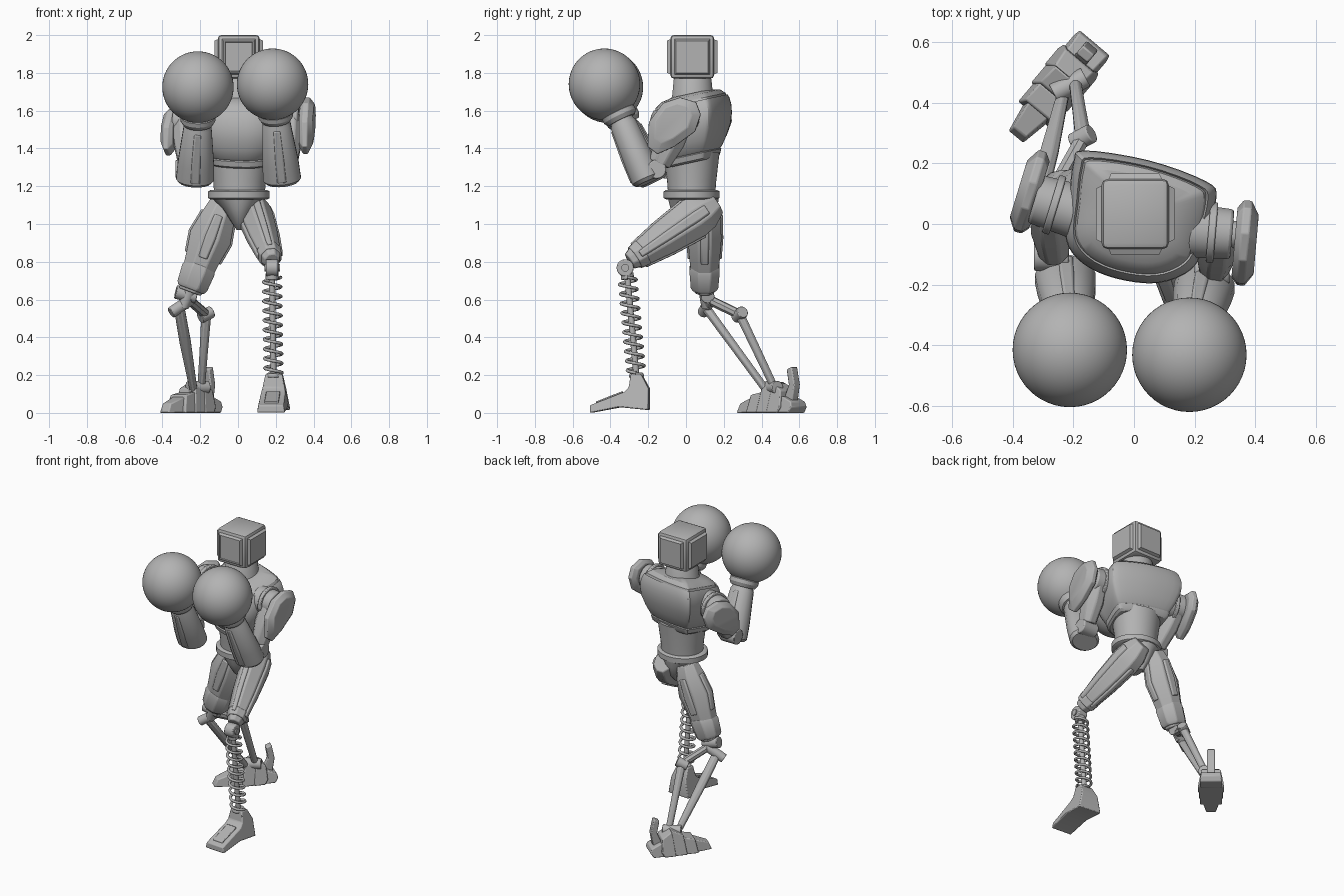
import bpy, bmesh, math
from mathutils import Vector, Matrix

old = bpy.data.objects.get("Cube")
if old:
    bpy.data.objects.remove(old, do_unlink=True)

grey = bpy.data.materials.new("plain_grey")
grey.use_nodes = True
grey.diffuse_color = (0.45, 0.45, 0.45, 1)
grey.node_tree.nodes["Principled BSDF"].inputs["Base Color"].default_value = grey.diffuse_color


def finish(name, bm, bevel=0.0, angle=30):
    """Turn a bmesh into a shaded object, with an optional edge bevel."""
    bmesh.ops.recalc_face_normals(bm, faces=bm.faces)
    mesh = bpy.data.meshes.new(name)
    bm.to_mesh(mesh)
    bm.free()
    mesh.materials.append(grey)
    ob = bpy.data.objects.new(name, mesh)
    bpy.context.collection.objects.link(ob)
    bpy.ops.object.select_all(action='DESELECT')
    ob.select_set(True)
    bpy.context.view_layer.objects.active = ob
    bpy.ops.object.shade_smooth_by_angle(angle=math.radians(angle))
    if bevel:
        mod = ob.modifiers.new("edge", 'BEVEL')
        mod.width, mod.segments, mod.limit_method = bevel, 2, 'ANGLE'


def loft(name, rings, **kw):
    """Skin a list of equally long point rings and cap both ends."""
    bm = bmesh.new()
    rows = [[bm.verts.new(p) for p in ring] for ring in rings]
    n = len(rows[0])
    for a, b in zip(rows, rows[1:]):
        for i in range(n):
            j = (i + 1) % n
            bm.faces.new((a[i], a[j], b[j], b[i]))
    bm.faces.new(rows[0][::-1])
    bm.faces.new(rows[-1])
    finish(name, bm, **kw)


def limb(name, p0, p1, stations, n=8, side=(1, 0, 0), **kw):
    """Loft along p0-p1; each station is (t, half width, half depth)."""
    p0, p1 = Vector(p0), Vector(p1)
    d = (p1 - p0).normalized()
    u = Vector(side)
    u = (u - d * u.dot(d)).normalized()
    v = d.cross(u)
    k = 1 / math.cos(math.pi / n)
    angs = [(i + 0.5) * math.tau / n for i in range(n)]
    rings = [[p0.lerp(p1, t) + u * (k * a * math.cos(w)) + v * (k * b * math.sin(w))
              for w in angs] for t, a, b in stations]
    loft(name, rings, **kw)


def rod(name, p0, p1, r, r1=None, n=20, **kw):
    r1 = r1 or r
    side = (0, 0, 1) if abs(p1[2] - p0[2]) < 0.1 else (1, 0, 0)
    limb(name, p0, p1, [(0, r, r), (1, r1, r1)], n=n, side=side, **kw)


def prism(name, profile, width, loc, turn, taper=lambda y, z: 1, bevel=0.006):
    """Extrude a (y, z) profile along x, scaling x by the taper rule."""
    place = Matrix.Translation(loc) @ Matrix.Rotation(math.radians(turn), 4, 'Z')
    rings = [[place @ Vector((s * width / 2 * taper(y, z), y, z)) for y, z in profile]
             for s in (-1, 1)]
    loft(name, rings, bevel=bevel)


def ball(name, loc, r):
    bm = bmesh.new()
    bmesh.ops.create_uvsphere(bm, u_segments=48, v_segments=32, radius=r,
                              matrix=Matrix.Translation(loc))
    finish(name, bm)


# Head: box with raised panels on four sides and a sunken front screen
bm = bmesh.new()
bmesh.ops.create_cube(bm, size=1, matrix=Matrix.Translation((0.004, 0.033, 1.885))
                      @ Matrix.Diagonal((0.222, 0.232, 0.232, 1)))
bmesh.ops.bevel(bm, geom=bm.edges[:], offset=0.02, segments=2, affect='EDGES', profile=0.5)
bm.normal_update()
for f in [f for f in bm.faces if f.calc_area() > 0.02 and abs(f.normal.z) < 0.5]:
    bmesh.ops.inset_individual(bm, faces=[f], thickness=0.004, depth=0)
    bmesh.ops.inset_individual(bm, faces=[f], thickness=0.012, depth=0.018)
    if f.normal.y < -0.5:
        bmesh.ops.inset_individual(bm, faces=[f], thickness=0.008, depth=0)
        bmesh.ops.inset_individual(bm, faces=[f], thickness=0.004, depth=-0.006)
finish("head", bm)
limb("neck", (0.005, 0.035, 1.62), (0.005, 0.035, 1.79),
     [(0, 0.13, 0.13), (0.35, 0.108, 0.108), (0.85, 0.098, 0.1), (1, 0.085, 0.085)], n=32)

# Chest: flat-backed outline, stepped at collar and hem, sloping down to the front
outline = [(-0.165, 0.243), (0.05, 0.21), (0.24, 0.14), (0.272, 0.085), (0.235, -0.06),
           (0.19, -0.15), (0.08, -0.195), (-0.06, -0.18), (-0.17, -0.13), (-0.225, -0.05),
           (-0.215, 0.08), (-0.2, 0.205)]


def rounded(points, steps=4):
    """Closed smooth curve through the given points."""
    pts = [Vector(p) for p in points]
    n, out = len(pts), []
    for i in range(n):
        a, b, c, d = (pts[(i + k) % n] for k in (-1, 0, 1, 2))
        for s in range(steps):
            t = s / steps
            out.append(0.5 * (2 * b + (c - a) * t + (2 * a - 5 * b + 4 * c - d) * t ** 2
                              + (3 * b - a - 3 * c + d) * t ** 3))
    return out


def chest_ring(z, s):
    c = Vector((0.015, 0.03))
    ring = [c + (p - c) * s for p in rounded(outline)]
    return [(p.x, p.y, z + 0.22 * (p.y - c.y)) for p in ring]


loft("chest", [chest_ring(z, s) for z, s in (
    (1.325, 0.64), (1.335, 0.7), (1.365, 0.74), (1.37, 0.71), (1.378, 0.75), (1.43, 0.87),
    (1.49, 0.97), (1.54, 1.0), (1.585, 0.99), (1.625, 0.94), (1.645, 0.89), (1.638, 0.865),
    (1.655, 0.84), (1.68, 0.7), (1.692, 0.45))])

# Waist, belt and pelvis
limb("waist", (0.008, 0.03, 1.16), (0.008, 0.03, 1.38),
     [(0, 0.135, 0.125), (0.3, 0.138, 0.13), (1, 0.16, 0.148)], n=40)
limb("belt", (0.005, 0.03, 1.13), (0.005, 0.03, 1.18),
     [(0, 0.15, 0.135), (0.15, 0.163, 0.148), (0.85, 0.163, 0.148), (1, 0.15, 0.135)], n=40)
limb("pelvis", (0.005, 0.04, 1.14), (0.012, 0.05, 0.97),
     [(0, 0.14, 0.135), (0.3, 0.09, 0.125), (0.75, 0.045, 0.09), (1, 0.02, 0.045)], n=24)

# Arms: shoulder joint, upper arm, shield, forearm, wrist and round glove
shield = [(0.14, 0.02), (0.115, 0.085), (0.03, 0.11), (-0.06, 0.08), (-0.135, -0.02),
          (-0.142, -0.15), (-0.09, -0.19), (0, -0.15), (0.11, -0.07)]
arms = [
    ("left", 1, (0.28, -0.03, 1.565), (0.265, -0.14, 1.32), (0.235, -0.2, 1.222),
     (0.2, -0.35, 1.57), (0.183, -0.432, 1.74), (0.372, -0.062, 1.56), -5, 1.0),
    ("right", -1, (-0.285, 0.07, 1.545), (-0.265, -0.09, 1.32), (-0.228, -0.17, 1.222),
     (-0.212, -0.33, 1.55), (-0.212, -0.416, 1.725), (-0.35, 0.11, 1.53), -17, 0.88)]
for tag, s, sh, elbow, low, wrist, glove, pad, turn, size in arms:
    sh, elbow, low, wrist, glove = map(Vector, (sh, elbow, low, wrist, glove))
    out = Matrix.Rotation(math.radians(turn), 3, 'Z') @ Vector((s, 0, 0))
    rod(tag + "_shoulder_drum", sh - out * 0.1, sh + out * 0.045, 0.09, 0.082, n=32, bevel=0.01)
    rod(tag + "_shoulder_ring", sh - out * 0.035, sh - out * 0.01, 0.1, n=32, bevel=0.005)
    rod(tag + "_shoulder_hub", sh, sh + out * 0.065, 0.045, n=24, bevel=0.005)
    limb(tag + "_upper_arm", sh, elbow,
         [(0, 0.06, 0.075), (0.5, 0.065, 0.08), (1, 0.05, 0.058)], bevel=0.008)
    # Shield domes outward through scaled outlines
    place = Matrix.Translation(pad) @ Matrix.Rotation(math.radians(turn), 4, 'Z')
    loft(tag + "_arm_shield",
         [[place @ Vector((s * x, y * k - 0.01 * (1 - k), z * k * size)) for y, z in shield]
          for x, k in ((-0.04, 0.82), (-0.02, 1), (0.005, 1), (0.032, 0.7))], bevel=0.004)
    rod(tag + "_elbow_joint", elbow - Vector((0.065, 0.015, 0.03)),
        elbow + Vector((0.05, -0.015, -0.03)), 0.05, n=24, bevel=0.006)
    limb(tag + "_forearm", low, wrist,
         [(0, 0.085, 0.066), (0.05, 0.1, 0.083), (0.3, 0.096, 0.082), (0.88, 0.074, 0.07),
          (0.92, 0.066, 0.062), (1, 0.066, 0.062)], n=16)
    limb(tag + "_forearm_ridge", low, wrist,
         [(0.08, 0.05, 0.088), (0.4, 0.045, 0.087), (0.85, 0.035, 0.076)], bevel=0.005)
    limb(tag + "_cuff", wrist, glove,
         [(-0.12, 0.078, 0.078), (0, 0.092, 0.092), (0.12, 0.092, 0.092), (0.16, 0.086, 0.086),
          (0.45, 0.12, 0.12)], n=32)
    ball(tag + "_glove", glove, 0.189)

# Front leg: armoured thigh, knee pivot, coil spring and wedge foot
hip, knee = (0.083, 0.098, 1.068), (0.178, -0.29, 0.808)
thigh = [(-0.16, 0.055, 0.06), (0, 0.08, 0.1), (0.15, 0.085, 0.11), (0.55, 0.075, 0.092),
         (0.9, 0.058, 0.066), (1.02, 0.04, 0.045)]
limb("left_thigh", hip, knee, thigh, bevel=0.006)
limb("left_thigh_side_panel", hip, knee,
     [(t, a + 0.012, b * 0.5) for t, a, b in thigh[1:5]], bevel=0.005)
limb("left_thigh_front_panel", hip, knee,
     [(t, a * 0.45, b + 0.01) for t, a, b in thigh[2:5]], bevel=0.005)
limb("left_knee_band", hip, knee, [(0.84, 0.064, 0.073), (0.95, 0.058, 0.064)], bevel=0.005)
rod("left_knee_pivot", (0.148, -0.322, 0.768), (0.214, -0.322, 0.768), 0.045, n=28, bevel=0.006)
rod("left_knee_pin", (0.14, -0.322, 0.768), (0.222, -0.322, 0.768), 0.02)
top, foot = Vector((0.18, -0.312, 0.74)), Vector((0.188, -0.262, 0.19))
rod("left_shin_core", top, foot, 0.016)
rod("left_spring_top", top, top.lerp(foot, 0.06), 0.034, bevel=0.004)
rod("left_spring_seat", foot.lerp(top, 0.04), foot, 0.034, 0.042, bevel=0.004)
turns, per = 10, 20
curve = bpy.data.curves.new("spring_path", 'CURVE')
curve.dimensions, curve.bevel_depth, curve.bevel_resolution = '3D', 0.0085, 2
line = curve.splines.new('POLY')
line.points.add(turns * per)
for i, p in enumerate(line.points):
    w = i * math.tau / per
    c = top.lerp(foot, 0.04 + 0.92 * i / (turns * per))
    p.co = (c.x + 0.046 * math.cos(w), c.y + 0.046 * math.sin(w), c.z, 1)
helper = bpy.data.objects.new("spring_helper", curve)
bpy.context.collection.objects.link(helper)
bm = bmesh.new()
bm.from_mesh(bpy.data.meshes.new_from_object(
    helper.evaluated_get(bpy.context.evaluated_depsgraph_get())))
bpy.data.objects.remove(helper, do_unlink=True)
finish("left_shin_spring", bm, angle=60)
prism("left_foot", [(-0.31, 0), (-0.31, 0.04), (-0.13, 0.11), (-0.105, 0.135), (-0.095, 0.205),
                    (-0.04, 0.205), (0, 0.13), (0, 0.015), (-0.15, 0.03)],
      0.17, (0.196, -0.195, 0), -4, lambda y, z: 1 - 2.3 * z + (0.8 * y + 0.12 if y < -0.2 else 0))
prism("left_toe_panel", [(-0.28, 0.04), (-0.28, 0.06), (-0.14, 0.115), (-0.14, 0.09)],
      0.075, (0.196, -0.195, 0), -4, bevel=0.004)

# Rear leg: faceted thigh, knee guard and two-strut shin
hip, knee = (-0.085, 0.1, 1.09), (-0.254, 0.098, 0.64)
thigh = [(-0.06, 0.07, 0.06), (0.1, 0.088, 0.085), (0.36, 0.112, 0.088), (0.6, 0.092, 0.08),
         (0.9, 0.074, 0.064), (1, 0.06, 0.05)]
limb("right_thigh", hip, knee, thigh, bevel=0.005)
limb("right_thigh_side_panel", hip, knee,
     [(t, a + 0.01, b * 0.5) for t, a, b in thigh[1:4]], bevel=0.005)
limb("right_thigh_front_panel", hip, knee,
     [(t, a * 0.5, b + 0.01) for t, a, b in thigh[1:4]], bevel=0.005)
limb("right_knee_guard", hip, knee,
     [(0.68, 0.08, 0.076), (0.74, 0.09, 0.08), (0.93, 0.083, 0.073), (0.97, 0.072, 0.063)], bevel=0.005)
rod("right_knee_stem", (-0.25, 0.1, 0.66), (-0.29, 0.11, 0.56), 0.036, 0.028)
rod("right_knee_pivot", (-0.355, 0.09, 0.53), (-0.25, 0.13, 0.6), 0.03, n=24, bevel=0.004)
rod("right_knee_axle", (-0.33, 0.105, 0.64), (-0.22, 0.115, 0.615), 0.036, n=24, bevel=0.004)
limb("right_front_strut", (-0.31, 0.11, 0.55), (-0.235, 0.425, 0.12),
     [(0, 0.028, 0.024), (0.4, 0.03, 0.022), (1, 0.02, 0.02)], bevel=0.004)
bend = (-0.168, 0.285, 0.52)
rod("right_link", (-0.255, 0.13, 0.595), bend, 0.024, n=8)
limb("right_rear_strut", bend, (-0.195, 0.47, 0.13),
     [(0, 0.026, 0.024), (0.5, 0.022, 0.022), (1, 0.02, 0.02)], bevel=0.004)
rod("right_bend_joint", (-0.2, 0.268, 0.505), (-0.14, 0.3, 0.535), 0.032, bevel=0.004)

# Rear foot: overlapping slabs from pointed toe to upright heel spur
at, turn = (-0.25, 0.455, 0), -40
slabs = [("toe", -0.21, -0.1, 0.05, 0.085, 0.105), ("ball", -0.115, -0.03, 0.095, 0.11, 0.14),
         ("arch", -0.04, 0.045, 0.13, 0.165, 0.155), ("ankle", 0.035, 0.11, 0.16, 0.12, 0.165),
         ("heel", 0.1, 0.18, 0.09, 0.06, 0.14)]
for tag, y0, y1, z0, z1, w in slabs:
    prism("right_foot_" + tag, [(y0 - 0.01, 0), (y0 + 0.012, z0), (y1, z1), (y1 + 0.008, 0.03),
                                (y1 - 0.012, 0)], w, at, turn,
          lambda y, z: (1 - 2.2 * z) * (0.6 if y < -0.19 else 1))
prism("right_heel_spur", [(0.1, 0.07), (0.135, 0.15), (0.12, 0.23), (0.155, 0.245), (0.175, 0.15),
                          (0.16, 0.06)], 0.05, at, turn)
rod("right_ankle_pivot", (-0.265, 0.43, 0.135), (-0.16, 0.485, 0.135), 0.034, bevel=0.004)
